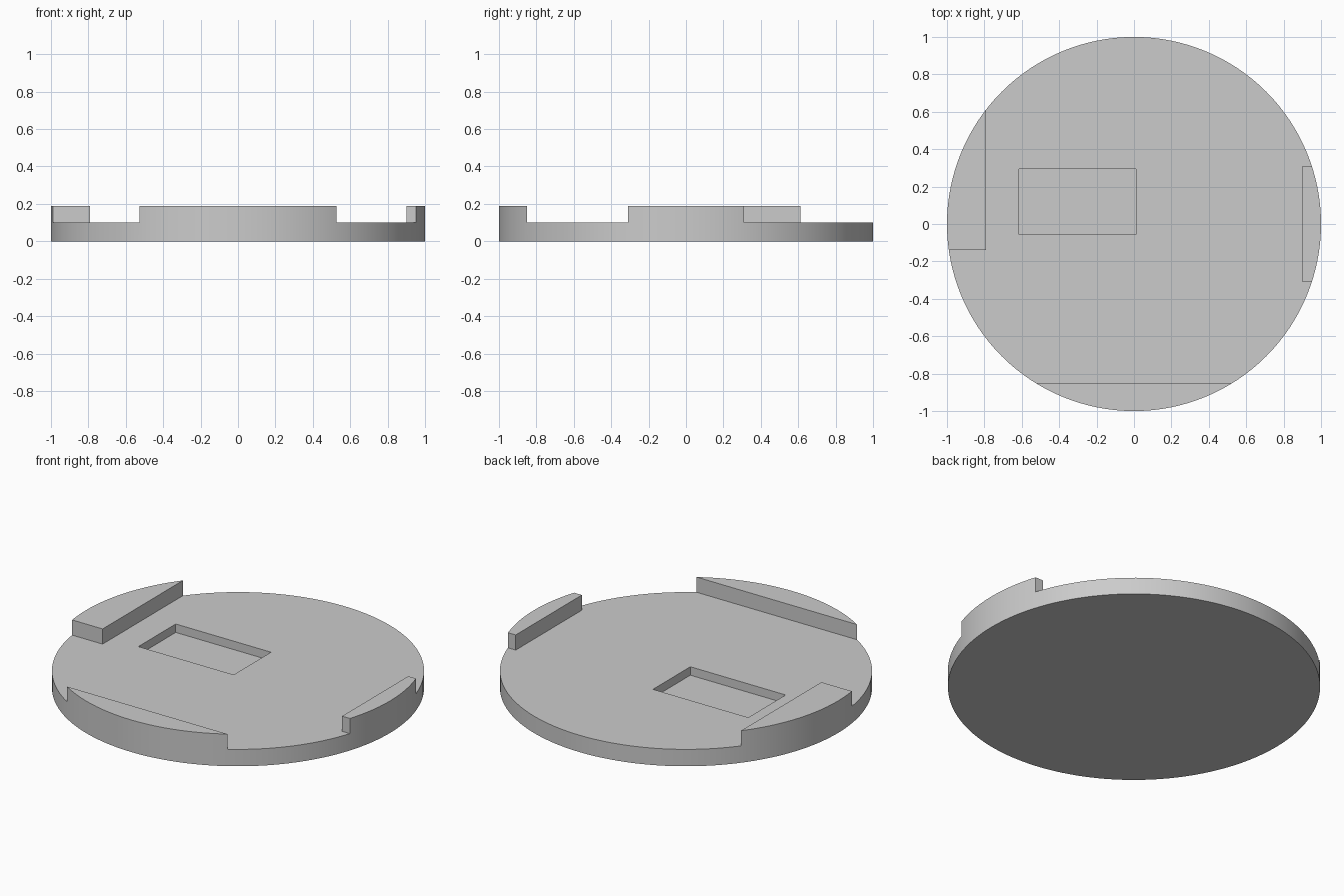
import bpy
import bmesh
import math

SEGMENTS = 128
FLOOR, LIP_TOP, POCKET_FLOOR = 0.10, 0.19, 0.05

if "Cube" in bpy.data.objects:
    bpy.data.objects.remove(bpy.data.objects["Cube"], do_unlink=True)

grey = bpy.data.materials.new("light_grey")
grey.use_nodes = True
colour = (0.6, 0.6, 0.6, 1)
grey.diffuse_color = colour
grey.node_tree.nodes["Principled BSDF"].inputs["Base Color"].default_value = colour


def prism(name, outline, bottom, top):
    """Extrude a flat outline between two heights."""
    bm = bmesh.new()
    face = bm.faces.new([bm.verts.new((x, y, bottom)) for x, y in outline])
    result = bmesh.ops.extrude_face_region(bm, geom=[face])
    moved = [g for g in result["geom"] if isinstance(g, bmesh.types.BMVert)]
    bmesh.ops.translate(bm, verts=moved, vec=(0, 0, top - bottom))
    bmesh.ops.recalc_face_normals(bm, faces=bm.faces)
    mesh = bpy.data.meshes.new(name)
    bm.to_mesh(mesh)
    bm.free()
    mesh.materials.append(grey)
    obj = bpy.data.objects.new(name, mesh)
    bpy.context.collection.objects.link(obj)
    return obj


def carve(body, cutter):
    """Subtract the cutter from the body and discard the cutter."""
    cutter.hide_render = True
    bpy.context.view_layer.objects.active = body
    cut = body.modifiers.new("carve", "BOOLEAN")
    cut.operation = "DIFFERENCE"
    cut.solver = "EXACT"
    cut.object = cutter
    bpy.ops.object.modifier_apply(modifier=cut.name)
    bpy.data.objects.remove(cutter, do_unlink=True)


# Round base at full lip height
angles = [2 * math.pi * i / SEGMENTS for i in range(SEGMENTS)]
base = prism("round_base", [(math.cos(a), math.sin(a)) for a in angles], 0, LIP_TOP)

# Lower the floor, leaving the front, left and right lips standing
floor_outline = [
    (0.90, -0.31), (0.90, 0.31), (2, 0.31), (2, 2), (-0.79, 2),
    (-0.79, -0.14), (-2, -0.14), (-2, -0.85), (2, -0.85), (2, -0.31),
]
carve(base, prism("floor_cutter", floor_outline, FLOOR, 1))

# Rectangular pocket sunk into the floor
pocket_outline = [(-0.615, -0.055), (0.01, -0.055), (0.01, 0.295), (-0.615, 0.295)]
carve(base, prism("pocket_cutter", pocket_outline, POCKET_FLOOR, 1))

# Smooth the round rim, keeping hard edges
bpy.ops.object.select_all(action="DESELECT")
base.select_set(True)
bpy.context.view_layer.objects.active = base
bpy.ops.object.shade_smooth_by_angle(angle=math.radians(30))
